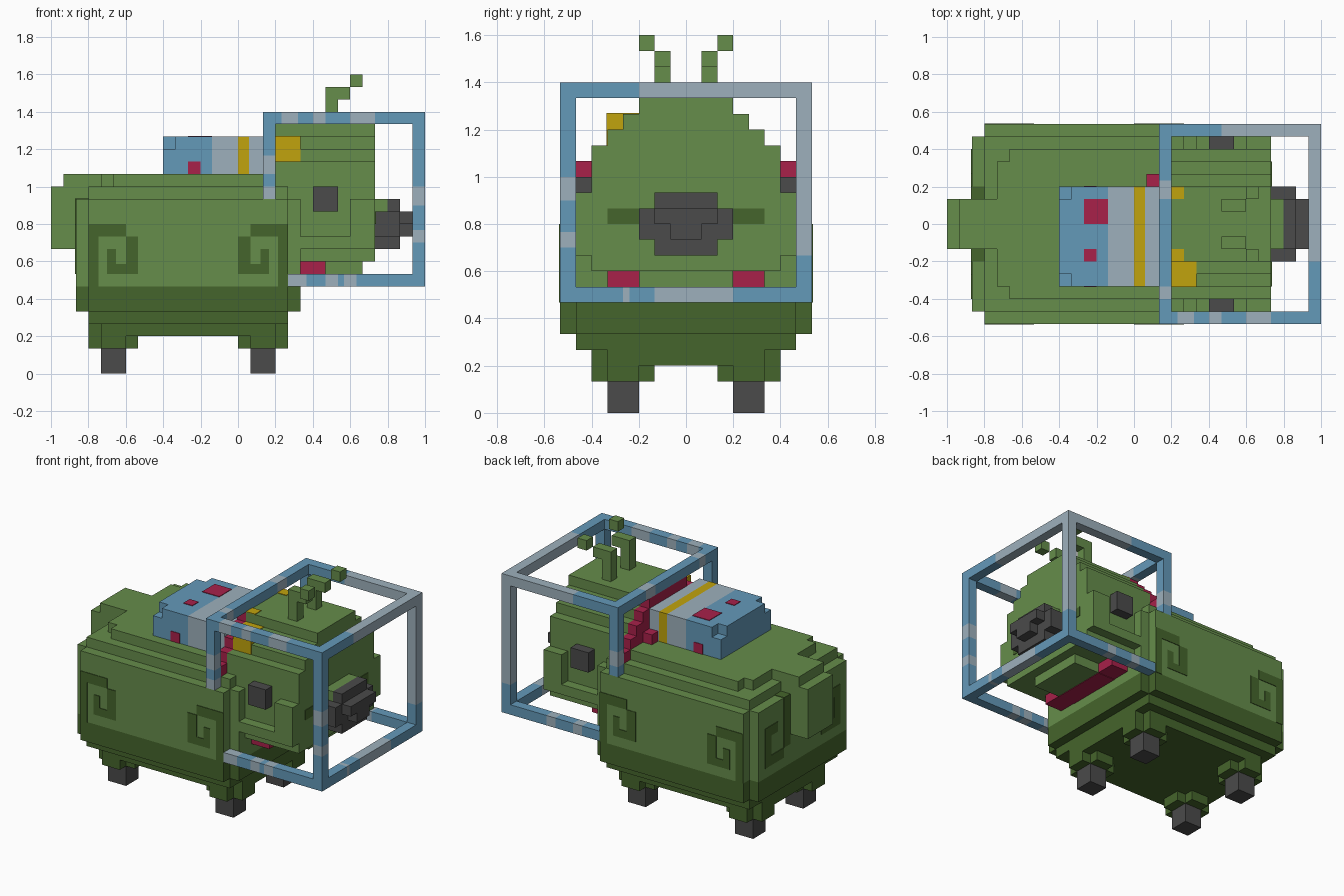
import bpy, bmesh
from mathutils import Matrix, Vector

if "Cube" in bpy.data.objects:
    bpy.data.objects.remove(bpy.data.objects["Cube"])

U = 1 / 15  # size of one block


def material(name, r, g, b):
    m = bpy.data.materials.new(name)
    m.diffuse_color = (r, g, b, 1)
    m.use_nodes = True
    bsdf = m.node_tree.nodes["Principled BSDF"]
    bsdf.inputs["Base Color"].default_value = (r, g, b, 1)
    bsdf.inputs["Roughness"].default_value = 0.9
    return m


GREEN = material("leaf green", .133, .266, .07)
DARK = material("dark green", .06, .13, .025)
BLUE = material("steel blue", .127, .319, .485)
GRAY = material("pale gray", .337, .434, .503)
GOLD = material("gold", .533, .371, .004)
RED = material("crimson", .392, .015, .068)
COAL = material("charcoal", .069, .069, .069)


def part(name, boxes):
    """Boxes are (material, x range, y range, z range) in blocks."""
    bm = bmesh.new()
    mats = []
    for mat, *ranges in boxes:
        if mat not in mats:
            mats.append(mat)
        lo, hi = (Vector([r[i] * U for r in ranges]) for i in (0, 1))
        geo = bmesh.ops.create_cube(bm, size=1, matrix=Matrix.Translation((lo + hi) / 2)
                                    @ Matrix.Diagonal((*(hi - lo), 1)))
        for f in {f for v in geo["verts"] for f in v.link_faces}:
            f.material_index = mats.index(mat)
    mesh = bpy.data.meshes.new(name)
    bm.to_mesh(mesh)
    bm.free()
    for m in mats:
        mesh.materials.append(m)
    obj = bpy.data.objects.new(name, mesh)
    bpy.context.collection.objects.link(obj)


def sym(w):
    return (-w, w)


def sides(a, b):
    """The same y range on both sides."""
    return [(a, b), (-b, -a)]


def flip(r):
    """Mirror an x range about the middle of the trunk."""
    return (-8 - r[1], -8 - r[0])


# Trunk: stepped layers, dark below the belly line
part("body", [
    (DARK, (-12, 4), sym(5), (3, 4)),
    (DARK, (-11, 3), sym(6), (3, 4)),
    (DARK, (-12, 4), sym(7), (4, 5)),
    (DARK, (-12, 4), sym(8), (5, 7)),
    (DARK, (-13, 5), sym(7), (5, 7)),
    (GREEN, (-12, 4), sym(8), (7, 14)),
    (GREEN, (-13, 5), sym(7), (7, 14)),
    (GREEN, (-12, 4), sym(7), (14, 15)),
    (GREEN, (-11, 3), sym(5), (15, 16)),
    (GREEN, (-10, 2), sym(6), (15, 16))])
part("tail", [(GREEN, (-15, -12), sym(2), (10, 15)),
              (GREEN, (-14, -11), sym(2), (15, 16))])

# Legs with plus-shaped hips
hips, feet = [], []
for x in (-10, 2):
    for y in (-4, 4):
        hips += [(DARK, (x - 2, x + 2), (y - 1, y + 1), (2, 3)),
                 (DARK, (x - 1, x + 1), (y - 2, y + 2), (2, 3))]
        feet.append((COAL, (x - 1, x + 1), (y - 1, y + 1), (0, 2)))
part("hips", hips)
part("feet", feet)

# Painted swirls on the flanks and the rump
strokes = [((-12, -9), (11, 12)), ((-12, -11.2), (7, 11)), ((-9, -8), (8, 11)),
           ((-10.5, -9), (8, 8.8)), ((-10.5, -9.8), (8.8, 10))]
part("flank_swirls", [(DARK, xr, yr, zr) for a, zr in strokes
                      for xr in (a, flip(a)) for yr in sides(8, 8.06)])
rump = [((2, 3), (9, 14.05)), ((3, 6), (8, 9)), ((5, 6), (9, 12)), ((4, 5), (11, 12))]
part("rump_swirls", [(DARK, (-13.06, -12), yr, zr) for a, zr in rump for yr in sides(*a)])

# Head: rounded in steps toward the crown
layers = [(8, 9, 3, 10), (9, 10, 6, 11), (10, 11, 7, 11), (11, 17, 6, 11),
          (17, 18, 5, 11), (18, 19, 4, 11), (19, 20, 3, 11)]
part("head", [(GREEN, (3, x), sym(w), (a, b)) for a, b, w, x in layers])
part("cheeks", [(GREEN, (9, 11), y, (11, 14)) for y in sides(6, 7)])
part("eyes", [(COAL, (6, 8), y, (13, 15)) for y in sides(6, 7)])
part("whisker_marks", [(DARK, (11, 11.06), y, (12, 13)) for y in sides(3, 5)])
part("snout", [(GREEN, (11, 12), sym(2), (13, 14)),
               (COAL, (11, 13), sym(3), (11, 13)),
               (COAL, (11, 13), sym(2), (10, 11)),
               (COAL, (12, 13), sym(2), (13, 14)),
               (COAL, (13, 14), sym(2), (12, 13)),
               (COAL, (13, 14), sym(1), (11, 12))])

# Bent feelers
feelers = []
for s in (0, 1):
    stem, tip = sides(1, 2)[s], sides(2, 3)[s]
    feelers += [(GREEN, (7, 8), stem, (20, 23)), (GREEN, (8, 9), stem, (22, 23)),
                (GREEN, (9, 10), tip, (23, 24))]
part("feelers", feelers)

# Collar arching behind the head and passing under the chin
part("collar", [(RED, (2, 3), sym(w), (z, z + 1)) for z, w in
                zip(range(15, 20), range(7, 2, -1))]
     + [(RED, (1, 2), (3, 4), (16, 17))]
     + [(RED, (5, 7), y, (8, 9)) for y in sides(3, 5)]
     + [(RED, (5, 7), sym(3), (7.95, 8.2))])
part("lamp", [(GOLD, (3, 5), (-5.05, -3), (17, 19.05))])
part("crown_studs", [(GOLD, (3, 4), y, (20, 20.06)) for y in sides(2, 3)])

# Backpack with coloured bands and red patches
part("backpack", [
    (BLUE, (-6, -5), (-4, 2), (16, 19)),
    (BLUE, (-6, -5), (-5, 3), (16, 18)),
    (BLUE, (-5, -2.1), (-5, 3), (16, 19)),
    (GRAY, (-2.1, 0), (-5, 3), (16, 19)),
    (GOLD, (0, 0.9), (-5, 3), (16, 19)),
    (GRAY, (0.9, 2), (-5, 3), (16, 19))])
part("backpack_patches", [
    (RED, (-4, -2.1), (0, 2), (19, 19.06)),
    (RED, (-4, -3), (-3, -2), (19, 19.06)),
    (RED, (-4, -3), (-5.06, -5), (16, 17)),
    (RED, (-4, -3), (3, 3.06), (16, 17))])


def bar(axis, start, end, fixed, gray):
    """A one-block bar along an axis, blue with gray bands."""
    cuts = sorted({start, end, *(c for band in gray for c in band)})
    out = []
    for a, b in zip(cuts, cuts[1:]):
        mid = (a + b) / 2
        mat = GRAY if any(g[0] < mid < g[1] for g in gray) else BLUE
        ranges = [(f, f + 1) for f in fixed]
        ranges.insert(axis, (a, b))
        out.append((mat, *ranges))
    return out


# Open cage around the head
X, Y, Z = range(3)
part("cage_long_bars",
     bar(X, 2, 15, (-8, 20), [(3.5, 4.8), (6, 7), (9, 11)])
     + bar(X, 2, 15, (7, 20), [(7, 15)])
     + bar(X, 4, 15, (-8, 7), [(4, 5.5), (7, 8), (8.5, 9.5)])
     + bar(X, 4, 15, (7, 7), [(6, 7), (9, 10)]))
part("cage_cross_bars",
     bar(Y, -7, 7, (14, 20), [(-3, 7)])
     + bar(Y, -7, 7, (2, 20), [(-6, -5), (2, 3.5)])
     + bar(Y, -7, 7, (14, 7), [(-4, -3.6), (-2, 3)]))
part("cage_posts",
     bar(Z, 8, 20, (14, -8), [(10.5, 11.5), (13.5, 15)])
     + bar(Z, 8, 20, (14, 7), [(10, 20)])
     + bar(Z, 14, 20, (2, -8), [(14, 15), (16, 17.5)])
     + bar(Z, 14, 20, (2, 7), [(15, 16.5)]))
